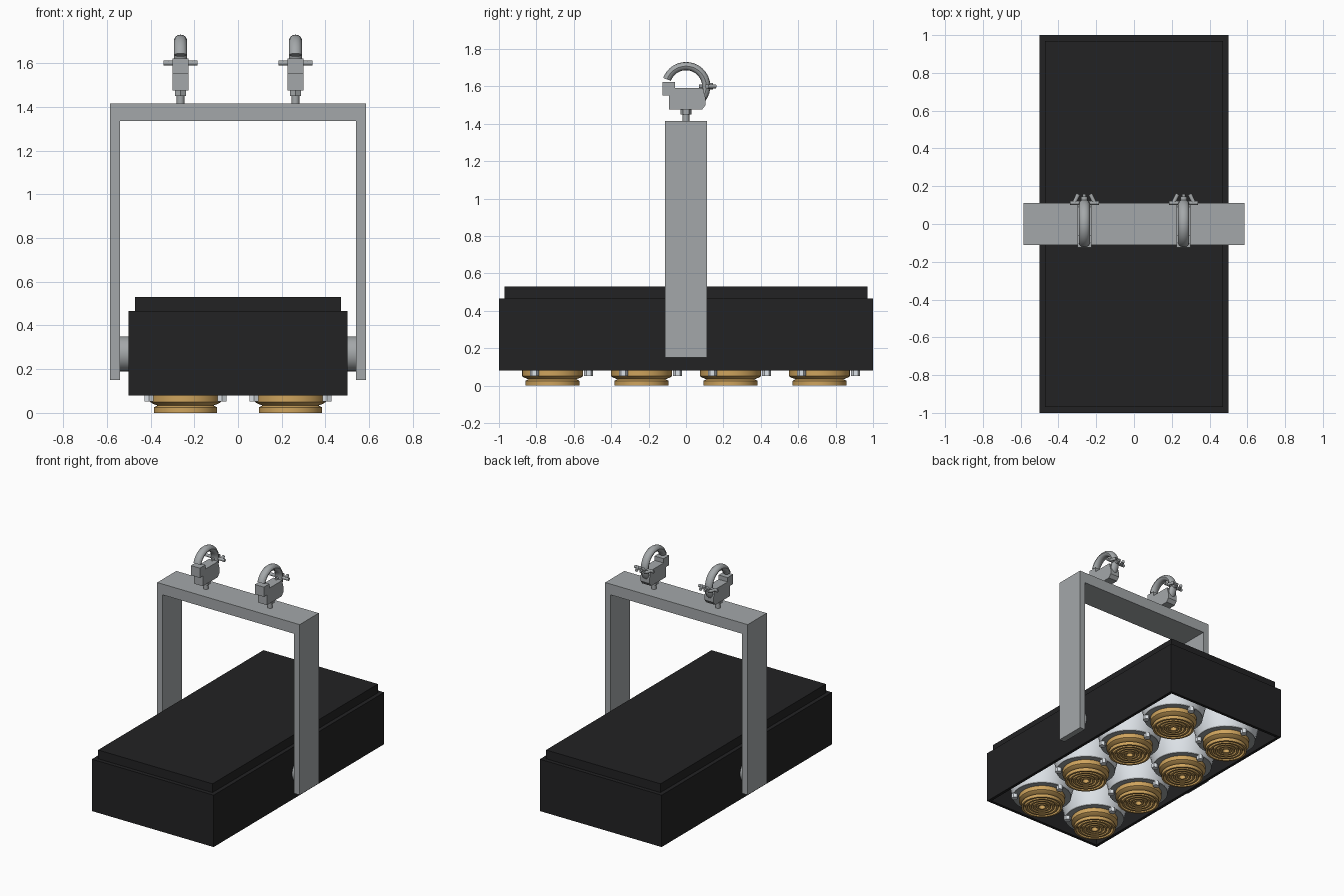
import bpy, bmesh
from math import sin, cos, pi, radians
from mathutils import Matrix, Vector

if "Cube" in bpy.data.objects:
    bpy.data.objects.remove(bpy.data.objects["Cube"])


def material(name, rgb):
    m = bpy.data.materials.new(name)
    m.diffuse_color = (*rgb, 1)
    m.use_nodes = True
    m.node_tree.nodes["Principled BSDF"].inputs["Base Color"].default_value = m.diffuse_color
    return m


BLACK = material("black_paint", (0.016, 0.016, 0.017))
GOLD = material("gold_metal", (0.62, 0.37, 0.11))
WHITE = material("pale_metal", (0.72, 0.76, 0.80))
GREY = material("grey_metal", (0.37, 0.39, 0.40))


def finish(name, bm, mat, loc=(0, 0, 0), smooth=False):
    bmesh.ops.recalc_face_normals(bm, faces=bm.faces)
    me = bpy.data.meshes.new(name)
    bm.to_mesh(me)
    bm.free()
    me.materials.append(mat)
    ob = bpy.data.objects.new(name, me)
    ob.location = loc
    bpy.context.collection.objects.link(ob)
    if smooth:
        bpy.ops.object.select_all(action='DESELECT')
        ob.select_set(True)
        bpy.context.view_layer.objects.active = ob
        bpy.ops.object.shade_smooth_by_angle(angle=radians(35))
    return ob


def copy(ob, loc):
    c = ob.copy()
    c.location = loc
    bpy.context.collection.objects.link(c)
    return c


def add_box(bm, lo, hi):
    lo, hi = Vector(lo), Vector(hi)
    bmesh.ops.create_cube(bm, size=1, matrix=Matrix.Translation((lo + hi) / 2)
                          @ Matrix.Diagonal((*(hi - lo), 1)))


def add_rod(bm, a, b, r, n=12):
    a, b = Vector(a), Vector(b)
    d = b - a
    rot = d.to_track_quat('Z', 'Y').to_matrix().to_4x4()
    bmesh.ops.create_cone(bm, cap_ends=True, segments=n, radius1=r, radius2=r,
                          depth=d.length, matrix=Matrix.Translation((a + b) / 2) @ rot)


def add_lathe(bm, profile, n=32):
    vs = [bm.verts.new((r, 0, z)) for r, z in profile]
    es = [bm.edges.new(p) for p in zip(vs, vs[1:])]
    bmesh.ops.spin(bm, geom=vs + es, cent=(0, 0, 0), axis=(0, 0, 1),
                   angle=2 * pi, steps=n)
    bmesh.ops.remove_doubles(bm, verts=bm.verts, dist=1e-5)


def extrude_yz(bm, pts, half):
    f = bm.faces.new([bm.verts.new((-half, y, z)) for y, z in pts])
    ext = bmesh.ops.extrude_face_region(bm, geom=[f])['geom']
    bmesh.ops.translate(bm, vec=(2 * half, 0, 0),
                        verts=[v for v in ext if isinstance(v, bmesh.types.BMVert)])


# housing: box hollowed from below
bm = bmesh.new()
add_box(bm, (-0.5, -1, 0.08), (0.5, 1, 0.465))
bottom = min(bm.faces, key=lambda f: f.calc_center_median().z)
bmesh.ops.inset_region(bm, faces=[bottom], thickness=0.03)
ext = bmesh.ops.extrude_face_region(bm, geom=[bottom])['geom']
bmesh.ops.translate(bm, vec=(0, 0, 0.34), verts=[v for v in ext if isinstance(v, bmesh.types.BMVert)])
if bottom.is_valid:
    bmesh.ops.delete(bm, geom=[bottom], context='FACES_ONLY')
finish("housing", bm, BLACK)

# lid
bm = bmesh.new()
add_box(bm, (-0.47, -0.97, 0.46), (0.47, 0.97, 0.53))
finish("lid", bm, BLACK)

# lamp parts: can, flange, ringed gold lens, three bolts
bm = bmesh.new()
add_lathe(bm, [(0.16, 0.09), (0.205, 0.09), (0.225, 0.17), (0.23, 0.25), (0.23, 0.42)])
can = finish("lamp_can", bm, WHITE, smooth=True)

bm = bmesh.new()
add_lathe(bm, [(0.15, 0.1), (0.205, 0.1), (0.205, 0.081), (0.15, 0.081), (0.15, 0.1)])
flange = finish("lamp_flange", bm, GREY, smooth=True)

profile = [(0.162, 0.12), (0.162, 0.05), (0.15, 0.042), (0.128, 0.034), (0.145, 0.025)]
for r in (0.145, 0.115, 0.088, 0.062, 0.038):
    profile += [(r, 0), (r - 0.014, 0), (r - 0.018, 0.028), (r - 0.026, 0.028)]
profile.append((0, 0.028))
bm = bmesh.new()
add_lathe(bm, profile)
lens = finish("lamp_lens", bm, GOLD, smooth=True)

bm = bmesh.new()
for a in (90, 210, 330):
    x, y = 0.193 * cos(radians(a)), 0.193 * sin(radians(a))
    add_rod(bm, (x, y, 0.052), (x, y, 0.085), 0.024, 6)
bolts = finish("lamp_bolts", bm, WHITE)

spots = [(x, y, 0) for x in (-0.24, 0.24) for y in (-0.714, -0.238, 0.238, 0.714)]
for part in (can, flange, lens, bolts):
    part.location = spots[0]
    for s in spots[1:]:
        copy(part, s)

# bracket: inverted U
bm = bmesh.new()
pts = [(-0.585, 0.15), (-0.54, 0.15), (-0.54, 1.335), (0.54, 1.335),
       (0.54, 0.15), (0.585, 0.15), (0.585, 1.415), (-0.585, 1.415)]
f = bm.faces.new([bm.verts.new((x, -0.112, z)) for x, z in pts])
ext = bmesh.ops.extrude_face_region(bm, geom=[f])['geom']
bmesh.ops.translate(bm, vec=(0, 0.224, 0), verts=[v for v in ext if isinstance(v, bmesh.types.BMVert)])
finish("bracket", bm, GREY)

# pivots between bracket and housing
for side, s in (("left", -1), ("right", 1)):
    bm = bmesh.new()
    add_rod(bm, (s * 0.49, 0, 0.27), (s * 0.545, 0, 0.27), 0.08, 24)
    finish(side + "_pivot", bm, GREY, smooth=True)

# clamp body: saddle block with a raised rear jaw
bm = bmesh.new()
extrude_yz(bm, [(-0.09, 1.475), (0.085, 1.475), (0.105, 1.5), (0.105, 1.535), (0.09, 1.59),
                (-0.06, 1.59), (-0.06, 1.622), (-0.125, 1.622), (-0.125, 1.55), (-0.09, 1.55)], 0.037)
body = finish("clamp_body", bm, GREY)

# clamp hook: rounded bar swept along an arc
bm = bmesh.new()
rings = []
for i in range(25):
    a = radians(-50 + 210 * i / 24)
    ring = []
    for j in range(12):
        t = 2 * pi * j / 12
        r = 0.108 + 0.022 * sin(t)
        ring.append(bm.verts.new((0.029 * cos(t), r * cos(a), 1.6 + r * sin(a))))
    rings.append(ring)
for p, q in zip(rings, rings[1:]):
    for j in range(12):
        k = (j + 1) % 12
        bm.faces.new((p[j], p[k], q[k], q[j]))
bm.faces.new(rings[0])
bm.faces.new(rings[-1])
hook = finish("clamp_hook", bm, GREY, smooth=True)

# clamp stem with nut
bm = bmesh.new()
add_rod(bm, (0, 0, 1.41), (0, 0, 1.48), 0.018)
add_rod(bm, (0, 0, 1.45), (0, 0, 1.477), 0.03, 6)
stem = finish("clamp_stem", bm, GREY, smooth=True)

# clamp wing nut on its bolt
bm = bmesh.new()
add_rod(bm, (0, 0.07, 1.6), (0, 0.16, 1.6), 0.009)
add_rod(bm, (0, 0.115, 1.6), (0, 0.145, 1.6), 0.018)
add_rod(bm, (-0.077, 0.112, 1.6), (0.077, 0.112, 1.6), 0.011)
for s in (-1, 1):
    add_rod(bm, (s * 0.055, 0.11, 1.6), (s * 0.032, 0.158, 1.6), 0.011)
wing = finish("clamp_wing_nut", bm, GREY, smooth=True)

for part in (body, hook, stem, wing):
    part.location = (-0.263, 0, 0)
    copy(part, (0.263, 0, 0))
